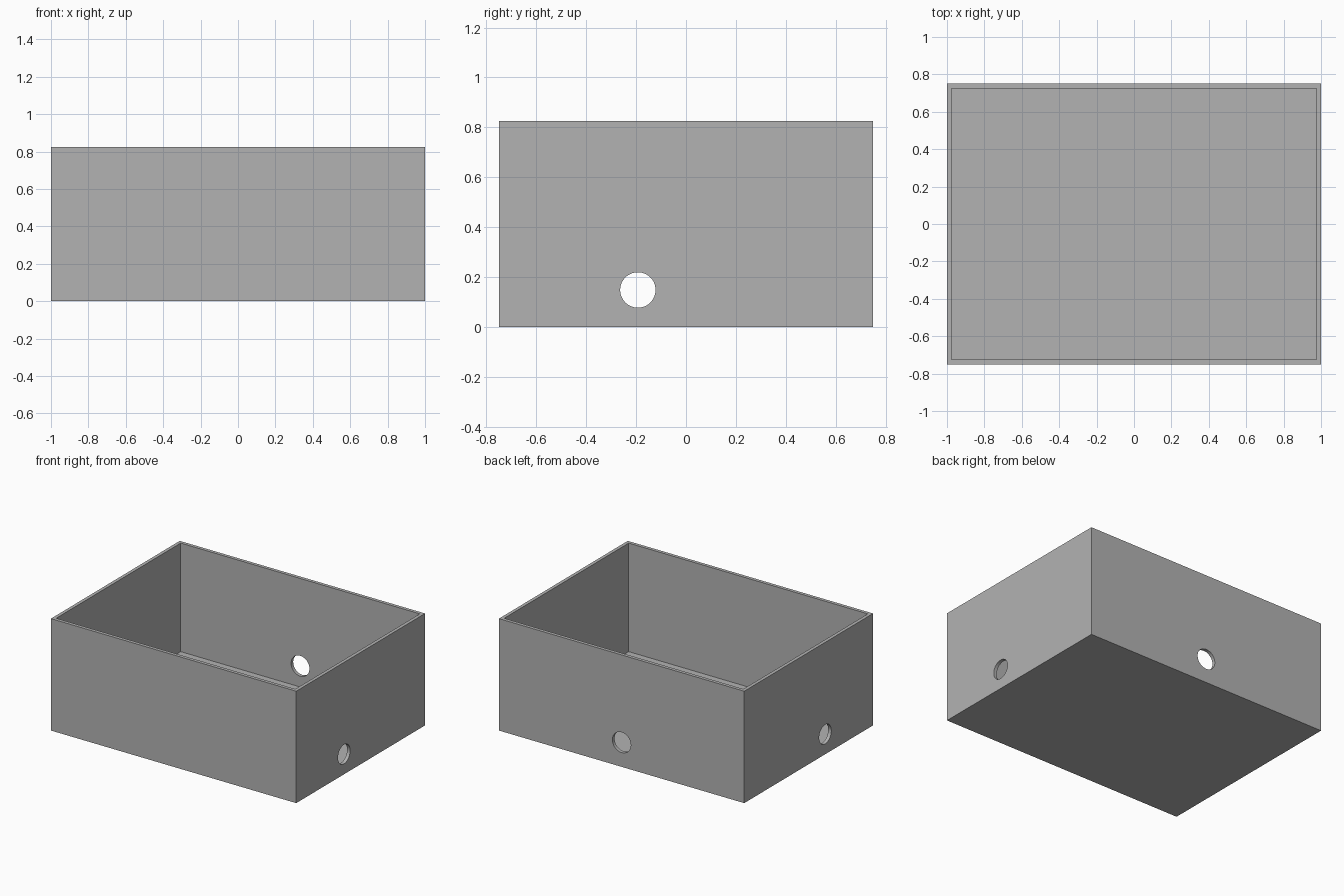
import bpy
import math

old = bpy.data.objects.get("Cube")
if old:
    bpy.data.objects.remove(old, do_unlink=True)

LENGTH, DEPTH, HEIGHT, WALL = 2.0, 1.5, 0.825, 0.025

grey = bpy.data.materials.new("mid grey")
grey.use_nodes = True
colour = (0.45, 0.45, 0.45, 1)
grey.diffuse_color = colour
grey.node_tree.nodes["Principled BSDF"].inputs["Base Color"].default_value = colour


def block(name, size, z):
    bpy.ops.mesh.primitive_cube_add(size=1, location=(0, 0, z + size[2] / 2))
    obj = bpy.context.object
    obj.name = name
    obj.scale = size
    bpy.ops.object.transform_apply(location=True, rotation=False, scale=True)
    obj.data.materials.append(grey)
    return obj


def drill(name, radius, length, location, rotation):
    bpy.ops.mesh.primitive_cylinder_add(vertices=48, radius=radius, depth=length,
                                        location=location, rotation=rotation)
    obj = bpy.context.object
    obj.name = name
    obj.data.materials.append(grey)
    return obj


# Open box and the shapes that cut it
box = block("open_box", (LENGTH, DEPTH, HEIGHT), 0)
cutters = [
    block("cavity_cutter", (LENGTH - 2 * WALL, DEPTH - 2 * WALL, HEIGHT), WALL),
    # One bore through both end walls, one through the back wall only
    drill("end_hole_cutter", 0.071, 2.4, (0, -0.193, 0.148), (0, math.pi / 2, 0)),
    drill("back_hole_cutter", 0.075, 0.4, (0, DEPTH / 2, 0.18), (math.pi / 2, 0, 0)),
]

for cutter in cutters:
    cutter.hide_render = True
    cutter.hide_set(True)
    mod = box.modifiers.new(cutter.name, "BOOLEAN")
    mod.operation = "DIFFERENCE"
    mod.solver = "EXACT"
    mod.object = cutter

# Bake the cuts, then smooth the round bores
bpy.ops.object.select_all(action="DESELECT")
box.select_set(True)
bpy.context.view_layer.objects.active = box
for mod in list(box.modifiers):
    bpy.ops.object.modifier_apply(modifier=mod.name)
for cutter in cutters:
    bpy.data.objects.remove(cutter, do_unlink=True)
bpy.ops.object.shade_smooth_by_angle(angle=math.radians(30))
